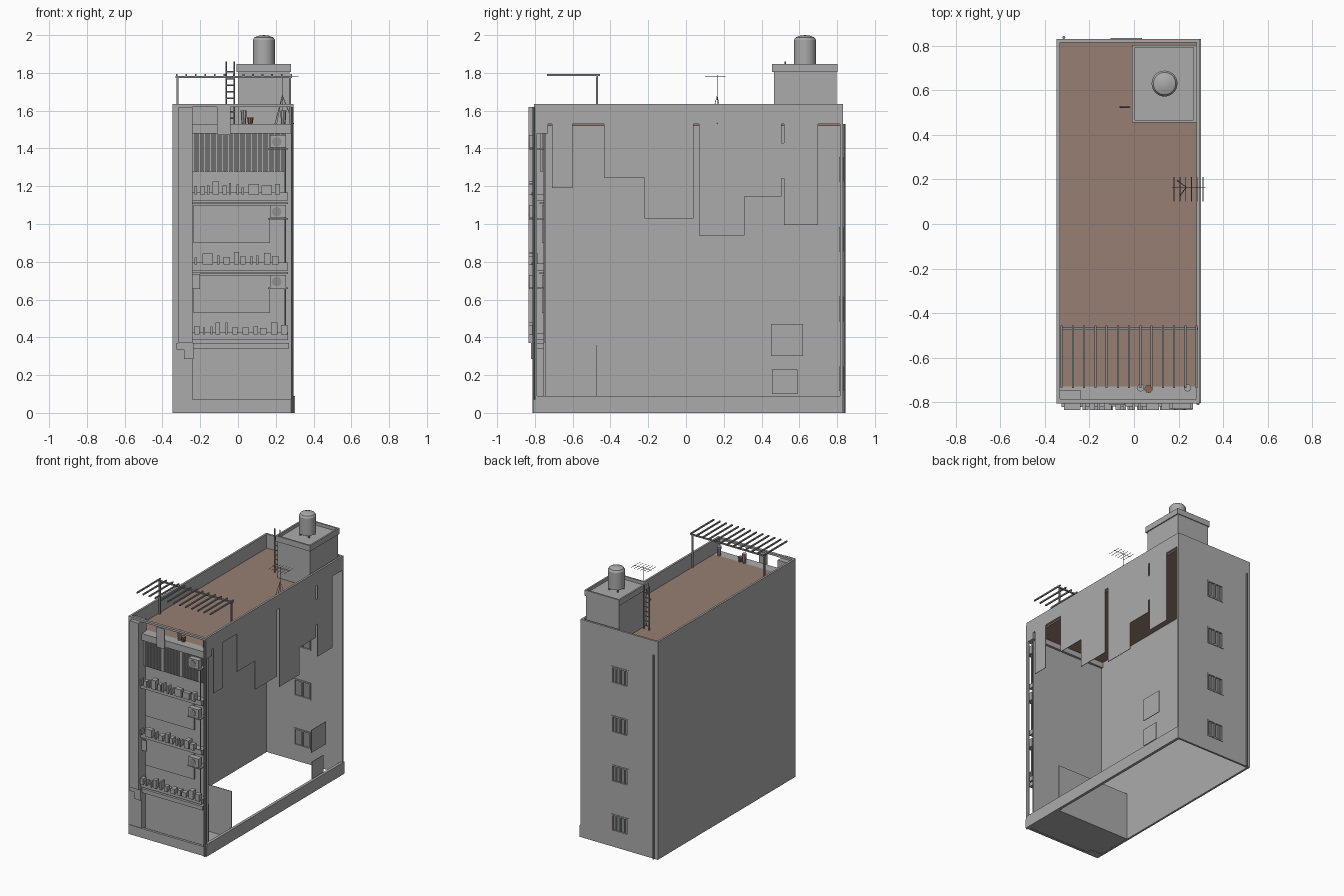
import bpy, bmesh, math, random
from mathutils import Matrix, Vector

if "Cube" in bpy.data.objects:
    bpy.data.objects.remove(bpy.data.objects["Cube"])
random.seed(4)


def material(name, r, g, b):
    m = bpy.data.materials.new(name)
    m.use_nodes = True
    m.diffuse_color = (r, g, b, 1)
    m.node_tree.nodes["Principled BSDF"].inputs["Base Color"].default_value = (r, g, b, 1)
    return m


concrete = material("concrete grey", .41, .41, .41)
roof_brown = material("roof brown", .31, .21, .17)
metal = material("metal grey", .27, .28, .28)
clay = material("clay", .3, .13, .08)


def finish(name, bm, mat):
    mesh = bpy.data.meshes.new(name)
    bm.to_mesh(mesh)
    bm.free()
    mesh.materials.append(mat)
    ob = bpy.data.objects.new(name, mesh)
    bpy.context.scene.collection.objects.link(ob)
    return ob


def boxes(name, spans, mat=concrete):
    """One object from boxes given as x, y and z ranges."""
    bm = bmesh.new()
    for x0, x1, y0, y1, z0, z1 in spans:
        place = Matrix.Translation(((x0 + x1) / 2, (y0 + y1) / 2, (z0 + z1) / 2))
        size = Matrix.Diagonal((x1 - x0, y1 - y0, z1 - z0, 1))
        bmesh.ops.create_cube(bm, size=1, matrix=place @ size)
    return finish(name, bm, mat)


def rods(name, segments, radius, mat=metal, sides=6, taper=1):
    """One object from round bars between pairs of points."""
    bm = bmesh.new()
    for a, b in segments:
        a, b = Vector(a), Vector(b)
        turn = (b - a).to_track_quat('Z', 'Y').to_matrix().to_4x4()
        bmesh.ops.create_cone(bm, cap_ends=True, segments=sides, radius1=radius,
                              radius2=radius * taper, depth=(b - a).length,
                              matrix=Matrix.Translation((a + b) / 2) @ turn)
    return finish(name, bm, mat)


def smooth(ob):
    bpy.ops.object.select_all(action='DESELECT')
    ob.select_set(True)
    bpy.context.view_layer.objects.active = ob
    bpy.ops.object.shade_smooth_by_angle()


# Main shell
L, R, F, B = -.347, .295, -.8, .83
T = .015
ROOF, TOP = 1.53, 1.635
IN = -.755
boxes("right_wall", [(L, L + T, F, B, 0, TOP)])
boxes("left_plinth", [(R - T, R + .006, F, B, 0, .09)])
boxes("left_parapet", [(R - T, R, F, B, ROOF, TOP)])
boxes("front_plinth", [(L, R + .006, F - .004, F + T, 0, .07)])
boxes("roof_deck", [(L + T, R - T, F + .07, B - T, ROOF - .01, ROOF)], roof_brown)
boxes("front_roof_ledge", [(L, R, F, F + .07, ROOF - .05, ROOF)])
boxes("front_top_beam", [(L, R, F - .005, F + .015, TOP - .015, TOP)])

# Broken remains of the left wall
pieces = [(-.71, -.6, 1.19, ROOF), (-.435, -.22, 1.245, ROOF), (-.22, .04, 1.03, ROOF),
          (.07, .31, .94, ROOF), (.31, .505, 1.145, ROOF), (.505, .52, 1.24, 1.43),
          (.52, .7, .995, ROOF), (.45, .62, .3, .47), (.455, .59, .1, .23)]
boxes("left_wall_remains", [(R - .004, R, *p) for p in pieces])

# Back wall, with a column of window openings
WX0, WX1, WH = -.105, .035, .13
sills = [.115 + .37 * i for i in range(4)]
back = [(L, WX0, B - T, B, 0, TOP), (WX1, R, B - T, B, 0, TOP)]
for low, high in zip([0] + [s + WH for s in sills], sills + [TOP]):
    back.append((WX0, WX1, B - T, B, low, high))
boxes("back_wall", back)
frames, panes = [], []
for s in sills:
    for x in (WX0, (WX0 + WX1) / 2 - .005, WX1 - .01):
        frames.append((x, x + .01, B - .02, B + .004, s, s + WH))
    for z in (s, s + WH - .01):
        frames.append((WX0, WX1, B - .02, B + .004, z, z + .01))
    for x in (WX0 + .035, WX1 - .035):
        frames.append((x - .003, x + .003, B - .01, B, s, s + WH))
    panes.append((WX0, WX1, B - .012, B - .008, s, s + WH))
boxes("back_window_frames", frames)
boxes("back_window_panes", panes, metal)

# Ground floor room
boxes("shop_floor", [(L + T, R - T, F + T, -.47, .002, .01)])
boxes("shop_back_wall", [(L + T, R - T, -.475, -.47, 0, .36)])
boxes("shop_front", [(-.24, R - T, IN, IN + .01, .05, .37)])
boxes("shop_lintel", [(-.24, .27, F - .005, IN, .34, .37)])

# Front wall and side piers
boxes("front_wall", [(-.24, R - T, IN, IN + .008, .37, ROOF - .05)])
boxes("front_pier_right", [(L, -.24, F, IN + .01, 0, TOP - .015)])
boxes("front_pier_left", [(R - T, R, F, F + .012, 0, TOP - .015)])
boxes("pier_cladding", [(-.315, -.24, F - .035, F, .37, 1.62),
                        (-.285, -.235, F - .02, F, .285, .37),
                        (-.325, -.285, F - .02, F, .335, .37)])
boxes("loose_panels", [(-.11, -.04, F - .012, F - .006, 1.47, 1.62),
                       (-.24, -.2, F, F + .006, .655, .735)])

# Balconies, each with its window, clutter and air conditioner
slabs, windows, rails, clutter, coolers, pipes, fans = [], [], [], [], [], [], []
for i, z in enumerate((.42, .79, 1.16)):
    slabs.append((-.24, .265, F - .012, IN, z - .035, z))
    slabs.append((-.24, .265, F - .018, F - .012, z - .008, z + .006))
    if i < 2:
        windows.append((-.235, .17, IN - .008, IN, z + .11, z + .31))
        windows.append((-.24, .265, IN - .02, IN, z + .315, z + .325))
    x = -.23
    while x < .23:
        w = random.choice((.012, .025, .035, .055))
        h = random.uniform(.03, .065)
        clutter.append((x, x + w, F - .035, F + random.uniform(-.005, .015), z - .004, z + h))
        x += w + random.uniform(.008, .03)
    cz = z + .275
    coolers.append((.17, .255, F - .03, F + .01, cz - .03, cz + .035))
    coolers.append((.16, .265, F - .03, IN, cz - .04, cz - .032))
    fans.append(((.205, F - .034, cz), (.205, F - .03, cz)))
    pipes.append(((.25, F, cz - .03), (.25, F, z)))
boxes("balcony_slabs", slabs)
boxes("front_windows", windows)
boxes("balcony_clutter", clutter)
boxes("air_conditioners", coolers)
rods("cooler_fans", fans, .025, metal, 16)
rods("cooler_pipes", pipes, .004)
boxes("slatted_screen", [(-.24 + .0128 * i, -.231 + .0128 * i, IN - .014, IN - .006, 1.275, 1.48)
                         for i in range(39)])

# Drain pipes
rods("drain_pipes", [((.287, F - .006, 0), (.287, F - .006, 1.62)),
                     ((-.315, B + .007, 0), (-.315, B + .007, ROOF))], .007, metal, 8)

# Stair tower with rimmed cap
CX0, CX1, CY0, CY1 = -.008, .28, .455, .803
boxes("stair_tower", [(0, .272, .467, .797, ROOF, 1.81)])
boxes("tower_cap", [(CX0, CX1, CY0, CY1, 1.805, 1.825)])
E = .012
boxes("tower_cap_rim", [(CX0, CX0 + E, CY0, CY1, 1.825, 1.848),
                        (CX1 - E, CX1, CY0, CY1, 1.825, 1.848),
                        (CX0 + E, CX1 - E, CY0, CY0 + E, 1.825, 1.848),
                        (CX0 + E, CX1 - E, CY1 - E, CY1, 1.825, 1.848)])

# Water tank: turned profile
profile = [(0, 1.845), (.058, 1.845), (.058, 1.975), (.05, 1.988), (.025, 1.997), (0, 2)]
bm = bmesh.new()
verts = [bm.verts.new((r, 0, z)) for r, z in profile]
edges = [bm.edges.new(pair) for pair in zip(verts, verts[1:])]
bmesh.ops.spin(bm, geom=verts + edges, cent=(0, 0, 0), axis=(0, 0, 1),
               angle=math.tau, steps=28)
bmesh.ops.remove_doubles(bm, verts=bm.verts, dist=.0001)
bmesh.ops.recalc_face_normals(bm, faces=bm.faces)
bmesh.ops.translate(bm, verts=bm.verts, vec=(.137, .63, 0))
smooth(finish("water_tank", bm, concrete))
rods("tank_feet", [((.137 + dx, .63 + dy, 1.82), (.137 + dx, .63 + dy, 1.85))
                   for dx in (-.035, .035) for dy in (-.035, .035)], .006)

# Ladder beside the tower
rungs = [((-.063, .525, 1.56 + .035 * i), (-.02, .525, 1.56 + .035 * i)) for i in range(8)]
rods("ladder", rungs + [((x, .525, ROOF), (x, .525, 1.86)) for x in (-.063, -.02)], .004)

# Pergola
boxes("pergola_slats", [(-.329 + .0505 * i, -.32 + .0505 * i, -.735, -.455, 1.783, 1.793)
                        for i in range(13)], metal)
boxes("pergola_beam", [(-.33, .287, -.475, -.465, 1.773, 1.783)], metal)
boxes("pergola_posts", [(x - .005, x + .005, -.476, -.466, ROOF, 1.775)
                        for x in (-.32, .275)], metal)

# Aerial
aerial = [((.235, .165, ROOF), (.235, .165, 1.79)), ((.17, .165, 1.78), (.32, .165, 1.78))]
for i in range(6):
    x = .18 + .026 * i
    aerial.append(((x, .1, 1.78), (x, .21, 1.78)))
for dx, dy in ((.06, 0), (-.04, .03), (-.03, -.04)):
    aerial.append(((.235, .165, 1.68), (.235 + dx, .165 + dy, ROOF)))
rods("aerial", aerial, .0018, metal, 4)

# Roof pots
rods("roof_pots", [((x, -.735, ROOF), (x, -.735, ROOF + .07)) for x in (.03, .24)],
     .012, concrete, 10, 1.4)
rods("clay_pot", [((.065, -.74, ROOF), (.065, -.74, ROOF + .035))], .013, clay, 10, 1.4)
